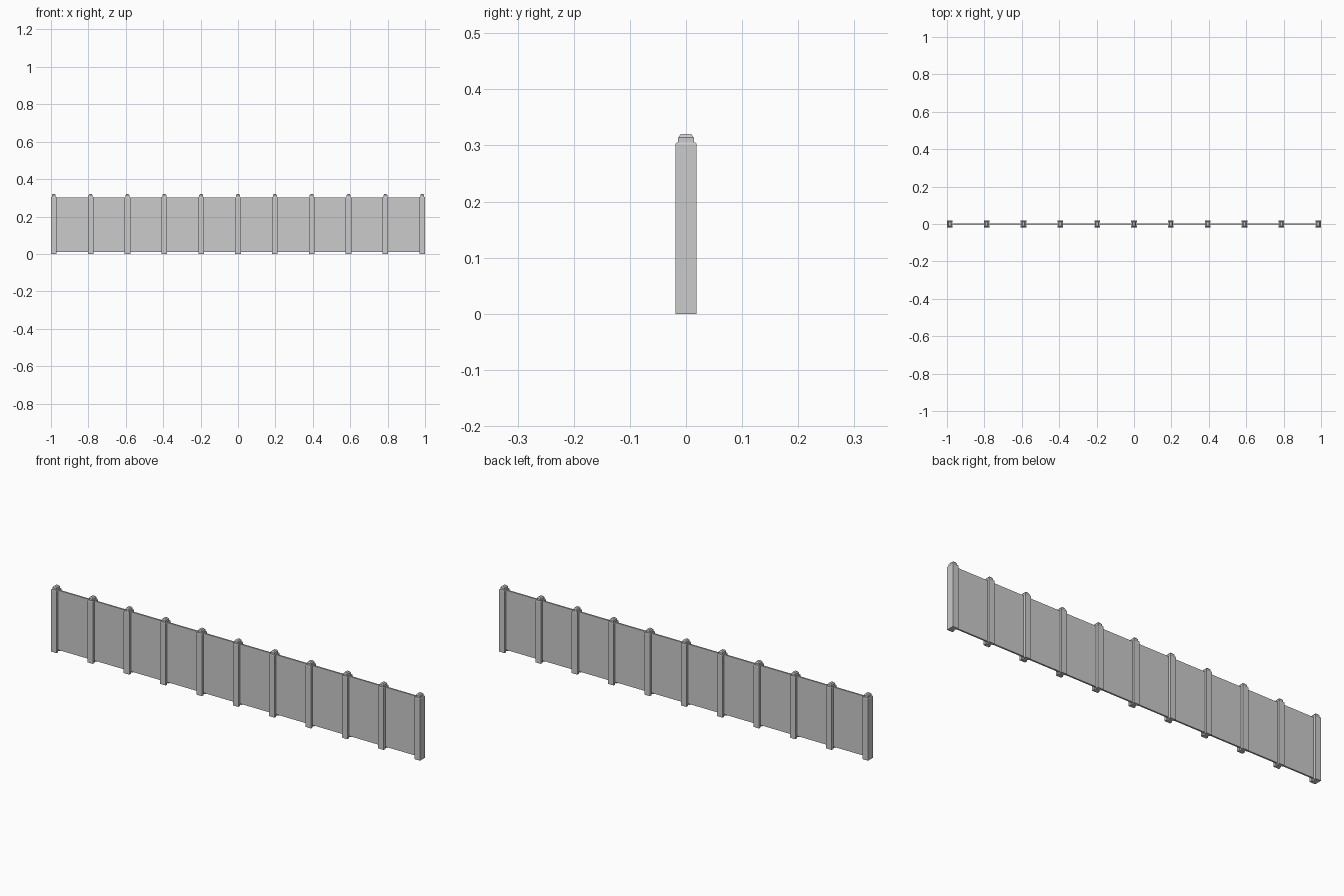
import bpy, bmesh

if "Cube" in bpy.data.objects:
    bpy.data.objects.remove(bpy.data.objects["Cube"])

N = 11
W, D, H = 0.030, 0.038, 0.302      # post width, depth, height
STEP = (2 - W) / (N - 1)


def make_object(name, bm, x=0):
    bmesh.ops.recalc_face_normals(bm, faces=bm.faces)
    me = bpy.data.meshes.new(name)
    bm.to_mesh(me)
    bm.free()
    ob = bpy.data.objects.new(name, me)
    ob.location.x = x
    bpy.context.collection.objects.link(ob)
    return ob


def loft(bm, profiles):
    """Skin matching closed (x, y, z) loops and cap both ends."""
    rings = [[bm.verts.new(p) for p in ring] for ring in profiles]
    n = len(rings[0])
    for a, b in zip(rings, rings[1:]):
        for i in range(n):
            j = (i + 1) % n
            bm.faces.new((a[i], a[j], b[j], b[i]))
    bm.faces.new(rings[0][::-1])
    bm.faces.new(rings[-1])


def rect(w, d, z):
    return [(-w, -d, z), (w, -d, z), (w, d, z), (-w, d, z)]


def post_section(left, right, z, inset=0):
    """Post outline with a panel slot on the chosen sides."""
    w, d, s, g = W / 2 - inset, D / 2 - inset, 0.007, 0.006
    pts = [(-w, -d), (w, -d)]
    if right:
        pts += [(w, -s), (w - g, -s), (w - g, s), (w, s)]
    pts += [(w, d), (-w, d)]
    if left:
        pts += [(-w, s), (-w + g, s), (-w + g, -s), (-w, -s)]
    return [(x, y, z) for x, y in pts]


for i in range(N):
    x = -1 + W / 2 + i * STEP
    left, right = i > 0, i < N - 1
    # slotted post with slightly chamfered top
    bm = bmesh.new()
    loft(bm, [post_section(left, right, 0),
              post_section(left, right, H),
              post_section(left, right, H + 0.003, 0.002)])
    make_object(f"post_{i + 1}", bm, x)
    # stepped cap
    bm = bmesh.new()
    loft(bm, [rect(0.0105, 0.014, H), rect(0.0105, 0.014, 0.314),
              rect(0.006, 0.0095, 0.320)])
    make_object(f"post_cap_{i + 1}", bm, x)
    # infill panel held in the slots
    if right:
        bm = bmesh.new()
        h = STEP / 2 - W / 2 + 0.005
        loft(bm, [rect(h, 0.004, 0.01), rect(h, 0.004, 0.302)])
        make_object(f"panel_{i + 1}", bm, x + STEP / 2)
